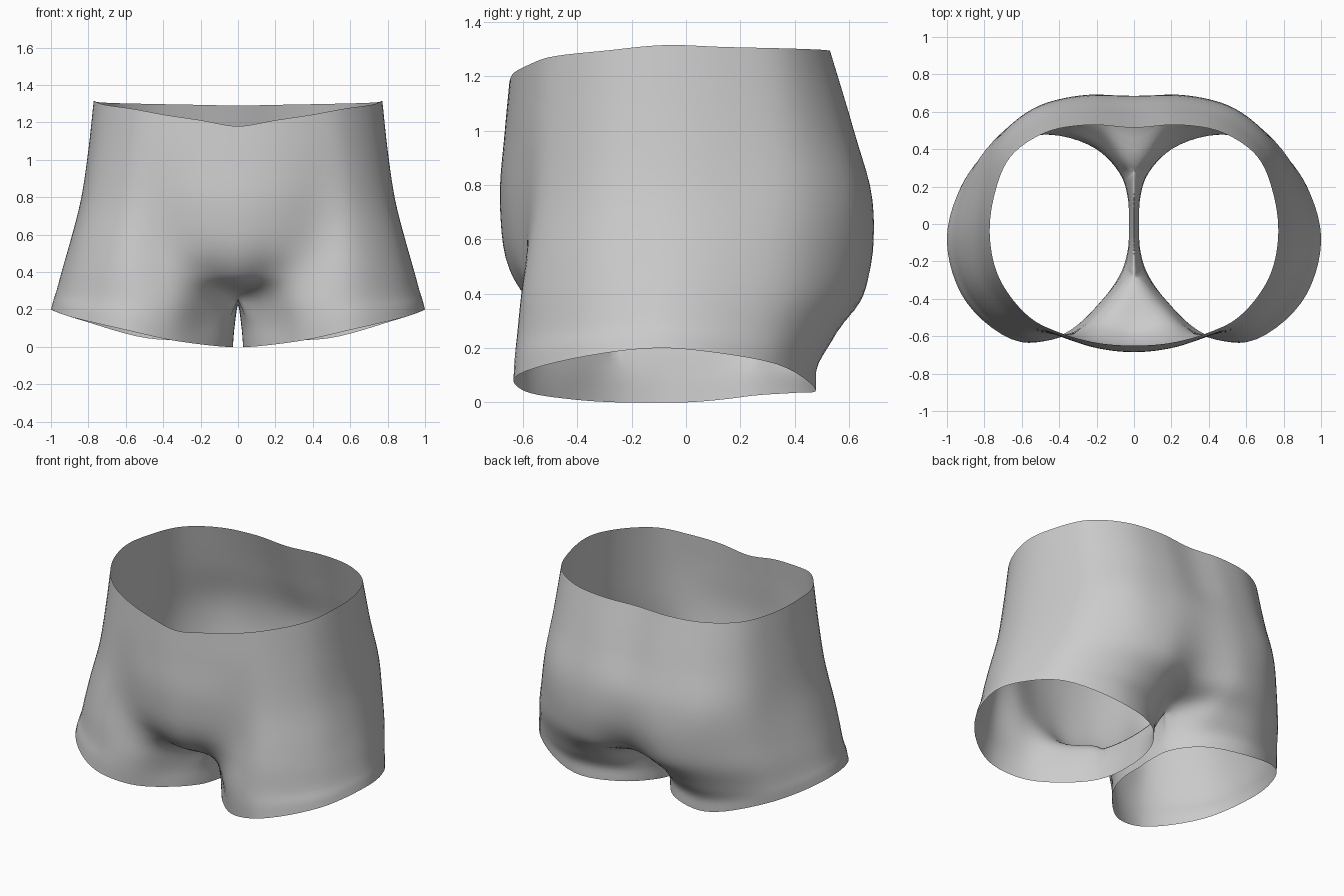
import bpy, bmesh
from mathutils import Vector

if "Cube" in bpy.data.objects:
    bpy.data.objects.remove(bpy.data.objects["Cube"])

K = 6      # subdivisions between stations
ROWS = 5   # subdivisions between rings

# Torso half rings, front centre -> side -> back centre:
# (z front, z side, z back), then x,y pairs
TORSO = [
    ((1.18, 1.315, 1.29), [(0, -.65), (.2, -.635), (.40, -.58), (.55, -.505), (.72, -.29), (.77, -.08),
                           (.75, .14), (.66, .36), (.47, .49), (.24, .53), (0, .515)]),
    ((1.0, 1.04, 1.0), [(0, -.667), (.2, -.65), (.41, -.592), (.58, -.51), (.75, -.30), (.80, -.08),
                        (.78, .16), (.69, .40), (.49, .56), (.24, .615), (0, .605)]),
    ((.73, .78, .74), [(0, -.685), (.2, -.662), (.41, -.595), (.60, -.53), (.785, -.32), (.84, -.08),
                       (.815, .18), (.73, .43), (.54, .61), (.28, .68), (0, .683)]),
    ((.49, .55, .50), [(0, -.65), (.17, -.63), (.39, -.59), (.60, -.575), (.835, -.35), (.90, -.08),
                       (.87, .17), (.765, .42), (.54, .61), (.28, .68), (0, .655)]),
    ((.37, .41, .36), [(0, -.57), (.15, -.555), (.37, -.59), (.60, -.597), (.86, -.37), (.94, -.09),
                       (.905, .16), (.79, .40), (.54, .585), (.27, .64), (0, .56)]),
]
# Leg rings: same 11 stations, then 3 along the inner thigh
LEG = [
    [(0, -.29, .255), (.14, -.42, .26), (.35, -.59, .24), (.60, -.612, .25), (.88, -.39, .27),
     (.973, -.1, .29), (.93, .15, .28), (.81, .365, .26), (.5, .525, .22), (.22, .505, .24),
     (0, .30, .255), (0, .15, .23), (0, 0, .22), (0, -.15, .23)],
    [(.05, -.25, .13), (.18, -.42, .13), (.36, -.59, .14), (.60, -.625, .17), (.89, -.41, .21),
     (.988, -.1, .245), (.945, .14, .23), (.825, .345, .19), (.5, .482, .13), (.21, .41, .12),
     (.055, .25, .12), (.024, .13, .11), (.018, 0, .11), (.024, -.13, .11)],
    [(.065, -.25, 0), (.19, -.43, .012), (.38, -.59, .04), (.60, -.632, .09), (.895, -.42, .16),
     (1, -.1, .2), (.955, .13, .18), (.83, .335, .14), (.48, .478, .045), (.2, .4, .035),
     (.065, .25, .025), (.032, .13, .01), (.028, 0, 0), (.032, -.13, 0)],
]


def flip(p):
    return Vector((-p.x, p.y, p.z))


def spline(pts, before, after, n):
    """Smooth curve through unevenly spaced pts, with a guide point beyond each end."""
    q = [before] + pts + [after]
    h = [max((b - a).length, 1e-4) ** .75 for a, b in zip(q, q[1:])]
    m = [None] + [((q[i] - q[i - 1]) / h[i - 1] * h[i] + (q[i + 1] - q[i]) / h[i] * h[i - 1])
                  / (h[i - 1] + h[i]) for i in range(1, len(q) - 1)]
    out = []
    for i in range(1, len(q) - 2):
        for s in range(n):
            t = s / n
            out.append(q[i] * (2 * t ** 3 - 3 * t ** 2 + 1) + q[i + 1] * (3 * t ** 2 - 2 * t ** 3)
                       + m[i] * h[i] * (t ** 3 - 2 * t ** 2 + t)
                       + m[i + 1] * h[i] * (t ** 3 - t ** 2))
    return out + [pts[-1].copy()]


def half_ring(p):
    return spline(p, flip(p[1]), flip(p[-2]), K)


# Dense rings
torso = []
for (zf, zs, zb), xy in TORSO:
    p = []
    for i, (x, y) in enumerate(xy):
        w = abs(i - 5) / 5
        z = zs + ((zf - zs) * w ** 1.2 if i < 5 else (zb - zs) * w ** .8)
        p.append(Vector((x, y, z)))
    torso.append(half_ring(p))
leg = [[Vector(p) for p in ring] for ring in LEG]
top = leg[0]
seam = spline(top[10:] + top[:1], torso[-1][-1], torso[-1][0], K)
legs = [half_ring(top[:11]) + seam[1:]]
for r in leg[1:]:
    legs.append(spline(r + r[:1], r[-1], r[1], K))

# Columns: outer ones run waist to hem, inner ones run crotch seam to hem
bm = bmesh.new()
outer = 10 * K
columns = []
for u in range(14 * K):
    lower = [r[u] for r in legs]
    if u <= outer:
        p = [r[u] for r in torso] + lower
        before = 2 * p[0] - p[1]
    else:
        p, before = lower, flip(lower[1])
    col = spline(p, before, 2 * p[-1] - p[-2], ROWS)
    if u in (0, outer):
        for v in col[:5 * ROWS + 1]:
            v.x = 0
    for v in col:
        v.x, v.z = max(v.x, 0), max(v.z, 0)
    columns.append([bm.verts.new(v) for v in col])
columns.append(columns[0])


def skin(a, b):
    n = min(len(a), len(b))
    a, b = a[-n:], b[-n:]
    for i in range(n - 1):
        bm.faces.new((a[i], a[i + 1], b[i + 1], b[i]))


for a, b in zip(columns, columns[1:]):
    skin(a, b)
for f in bm.faces:
    f.smooth = True

# Shorts: right half mirrored to the left
me = bpy.data.meshes.new("shorts")
bm.to_mesh(me)
bm.free()
shorts = bpy.data.objects.new("shorts", me)
bpy.context.collection.objects.link(shorts)
mirror = shorts.modifiers.new("mirror", 'MIRROR')
mirror.use_axis = (True, False, False)
mirror.merge_threshold = .001
